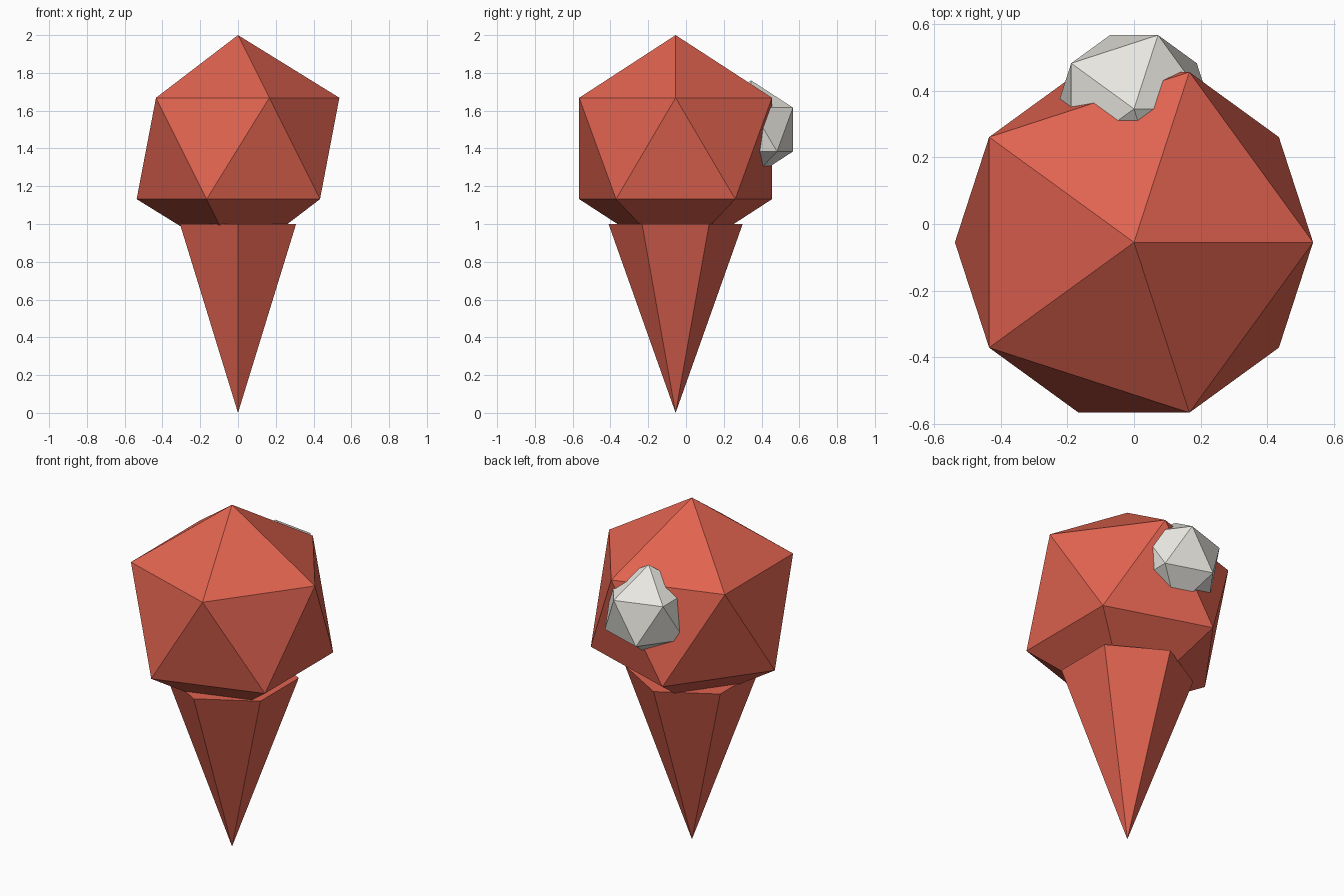
import bpy

if "Cube" in bpy.data.objects:
    bpy.data.objects.remove(bpy.data.objects["Cube"])


def material(name, rgb):
    mat = bpy.data.materials.new(name)
    mat.diffuse_color = (*rgb, 1)
    mat.use_nodes = True
    mat.node_tree.nodes["Principled BSDF"].inputs["Base Color"].default_value = mat.diffuse_color
    return mat


def finish(name, mat):
    obj = bpy.context.object
    obj.name = name
    obj.data.materials.append(mat)
    return obj


def faceted_ball(name, radius, location, mat):
    bpy.ops.mesh.primitive_ico_sphere_add(subdivisions=1, radius=radius, location=location)
    return finish(name, mat)


red = material("warm_red", (0.75, 0.125, 0.08))
white = material("off_white", (0.80, 0.79, 0.74))
AXIS_Y = -0.055

# Large faceted body, bottom sunk into the cone
faceted_ball("body", 0.6, (0, AXIS_Y, 1.4), red)

# Small pale ball set into the back of the body
faceted_ball("tail", 0.26, (0, AXIS_Y + 0.4, 1.5), white)

# Six-sided cone pointing down, with a flat lid at z = 1
bpy.ops.mesh.primitive_cone_add(vertices=6, radius1=0, radius2=0.355, depth=1,
                                location=(0, AXIS_Y, 0.5))
finish("cone", red)
